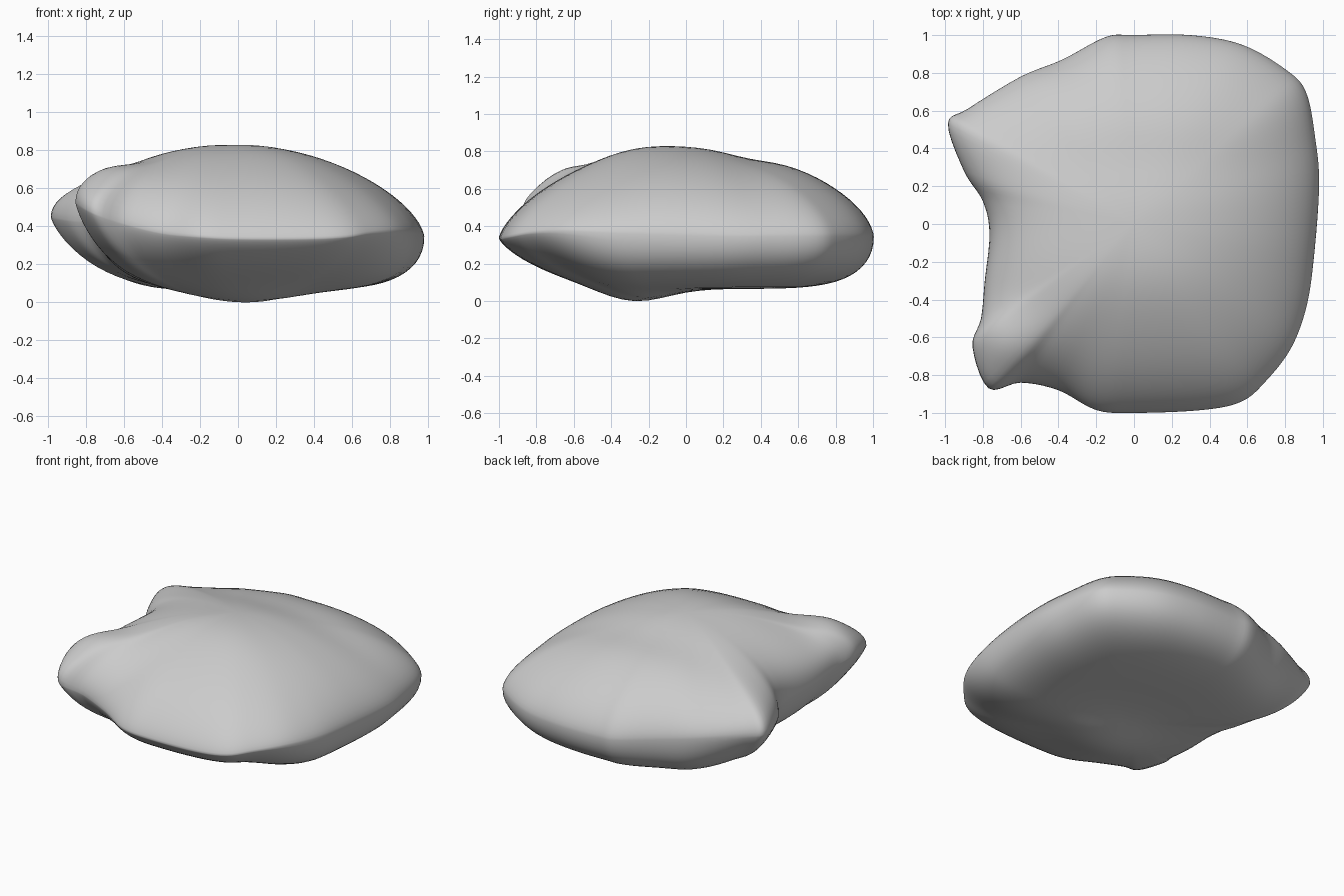
import bpy, bmesh, math
from mathutils import Vector

if "Cube" in bpy.data.objects:
    bpy.data.objects.remove(bpy.data.objects["Cube"])

# Rim of the cushion-like stone: x, y, height
RIM = [(.98, .2, .35), (.96, .45, .35), (.91, .7, .35), (.8, .82, .35), (.57, .95, .35),
       (.3, 1, .35), (0, 1, .35), (-.15, .99, .36), (-.38, .87, .38), (-.6, .78, .41),
       (-.88, .61, .44), (-.985, .53, .455), (-.9, .28, .44), (-.8, .12, .43),
       (-.765, -.05, .43), (-.79, -.3, .45), (-.81, -.5, .49), (-.855, -.65, .53),
       (-.77, -.87, .48), (-.6, -.84, .42), (-.4, -.88, .37), (-.2, -.985, .35),
       (0, -1, .34), (.36, -.985, .34), (.57, -.94, .35), (.7, -.83, .37),
       (.83, -.66, .38), (.91, -.45, .37), (.95, -.2, .36)]
SUB, RINGS = 5, 22


def clamp(v):
    v = min(1, max(0, v))
    return v * v * (3 - 2 * v)


def bump(x, y, cx, cy, rx, ry):
    return math.exp(-((x - cx) / rx) ** 2 - ((y - cy) / ry) ** 2)


def smooth_loop(points, n):
    """Closed smooth curve through the points."""
    pts = [Vector(p) for p in points]
    out = []
    for i in range(len(pts)):
        a, b, c, d = (pts[(i + k) % len(pts)] for k in (-1, 0, 1, 2))
        for j in range(n):
            t = j / n
            out.append(.5 * (2 * b + (c - a) * t + (2 * a - 5 * b + 4 * c - d) * t ** 2
                             + (3 * b - a - 3 * c + d) * t ** 3))
    return out


def surface(p, s, top):
    """Point on the upper or lower skin, s = 0 at centre and 1 at rim."""
    ang = math.atan2(p.y, p.x)
    # Inner rings are plain ovals, outer rings follow the rim
    ca, sa = math.cos(ang), math.sin(ang)
    oval = (abs(ca / .9) ** 2.6 + abs(sa / .98) ** 2.6) ** (-1 / 2.6)
    rad = s * (oval * (1 - s * s) + math.hypot(p.x, p.y) * s * s)
    x, y = rad * ca, rad * sa
    rim_z = .36 + (p.z - .36) * s ** 3

    def toward(deg):
        return math.cos(ang - math.radians(deg))
    if top:
        e = .61 + .1 * clamp((toward(290) - .4) * 2) - .16 * clamp((toward(195) - .4) * 2)
        z = rim_z + (.825 - rim_z) * (1 - s * s) ** e
        z -= .025 * bump(x, y, .1, .33, .7, .18)        # shallow trough behind the crown
        z += .02 * bump(x, y, 0, -.28, .5, .25)         # fuller front of the crown
        fade = (1 - s ** 8) ** .5
        z += .055 * fade * bump(x, y, -.72, -.63, .2, .16)    # raised front corner
    else:
        f = clamp((toward(232) + .35) / .65)
        z = rim_z - (rim_z - .07) * (1 - s ** (6 - 3 * f)) ** (.46 + .3 * f)
        z -= .07 * bump(x, y, .04, -.28, .34, .25)      # belly it rests on
    return x, y, z


rim = smooth_loop(RIM, SUB)
n = len(rim)
bm = bmesh.new()
edge = [bm.verts.new(p) for p in rim]
for top in (True, False):
    outer = edge
    for r in range(RINGS - 1, 0, -1):
        s = math.sin(r / RINGS * math.pi / 2)
        inner = [bm.verts.new(surface(p, s, top)) for p in rim]
        for i in range(n):
            j = (i + 1) % n
            bm.faces.new((outer[i], outer[j], inner[j], inner[i]))
        outer = inner
    mid = bm.verts.new(surface(rim[0], 0, top))
    for i in range(n):
        bm.faces.new((outer[i], outer[(i + 1) % n], mid))
bmesh.ops.recalc_face_normals(bm, faces=bm.faces)
# Rest the body on the ground
low = min(v.co.z for v in bm.verts)
bmesh.ops.translate(bm, vec=(0, 0, -low), verts=bm.verts)

mesh = bpy.data.meshes.new("stone_body")
bm.to_mesh(mesh)
bm.free()
body = bpy.data.objects.new("stone_body", mesh)
bpy.context.collection.objects.link(body)
grey = bpy.data.materials.new("grey")
grey.diffuse_color = (.6, .6, .6, 1)
grey.use_nodes = True
grey.node_tree.nodes["Principled BSDF"].inputs["Base Color"].default_value = grey.diffuse_color
mesh.materials.append(grey)
for poly in mesh.polygons:
    poly.use_smooth = True
